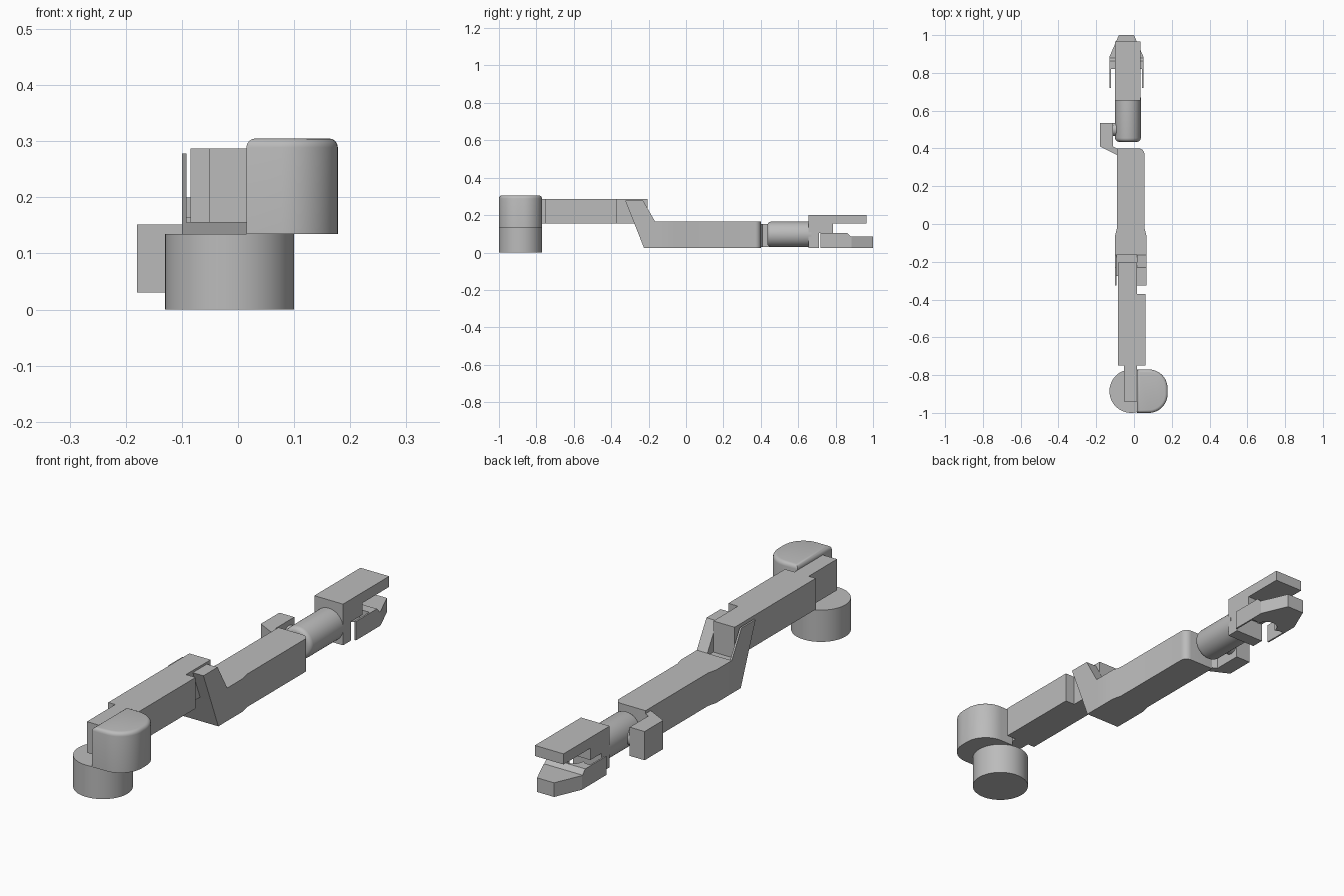
import bpy, bmesh, math
from mathutils import Vector

cube = bpy.data.objects.get("Cube")
if cube:
    bpy.data.objects.remove(cube, do_unlink=True)

grey = bpy.data.materials.new("plain grey")
grey.use_nodes = True
colour = (0.5, 0.5, 0.5, 1)
grey.diffuse_color = colour
grey.node_tree.nodes["Principled BSDF"].inputs["Base Color"].default_value = colour


def finish(name, bm, smooth=False):
    bmesh.ops.recalc_face_normals(bm, faces=bm.faces)
    mesh = bpy.data.meshes.new(name)
    bm.to_mesh(mesh)
    bm.free()
    obj = bpy.data.objects.new(name, mesh)
    bpy.context.collection.objects.link(obj)
    mesh.materials.append(grey)
    if smooth:
        bpy.ops.object.select_all(action='DESELECT')
        obj.select_set(True)
        bpy.context.view_layer.objects.active = obj
        bpy.ops.object.shade_smooth_by_angle(angle=math.radians(35))
    return obj


def prism(name, outline, low, high, axis="z", smooth=False, rim=0):
    """Extrude an outline: (x, y) along z, (y, z) along x, or (x, z) along y."""
    place = {"z": lambda a, b, t: (a, b, t),
             "x": lambda a, b, t: (t, a, b),
             "y": lambda a, b, t: (a, t, b)}[axis]
    bm = bmesh.new()
    face = bm.faces.new([bm.verts.new(place(a, b, low)) for a, b in outline])
    shift = Vector(place(0, 0, high - low))
    extruded = bmesh.ops.extrude_face_region(bm, geom=[face], use_keep_orig=True)
    new = [g for g in extruded["geom"] if isinstance(g, bmesh.types.BMVert)]
    bmesh.ops.translate(bm, verts=new, vec=shift)
    if rim:
        # Round the edge around the far cap
        far = set(new)
        edges = [e for e in bm.edges if all(v in far for v in e.verts)]
        bmesh.ops.bevel(bm, geom=edges, offset=rim, segments=4, profile=0.5,
                        affect='EDGES')
    return finish(name, bm, smooth)


def box(name, x, y, z):
    return prism(name, [(x[0], y[0]), (x[1], y[0]), (x[1], y[1]), (x[0], y[1])], *z)


def arc(cx, cy, r, start, end, steps=12):
    angles = [math.radians(start + (end - start) * i / steps) for i in range(steps + 1)]
    return [(cx + r * math.cos(a), cy + r * math.sin(a)) for a in angles]


def circle(cx, cy, r, steps=64):
    return arc(cx, cy, r, 0, 360, steps)[:-1]


# Base and shoulder
prism("base", circle(-0.015, -0.885, 0.115), 0, 0.135, smooth=True)
shoulder = [(0.015, -1)] + arc(0.078, -0.9, 0.1, -90, 0) + arc(0.078, -0.87, 0.1, 0, 90) + [(0.015, -0.77)]
prism("shoulder", shoulder, 0.135, 0.305, smooth=True, rim=0.016)

# Upper arm with narrow shoulder link and notch for the elbow
arm = [(-0.052, -0.94), (0.015, -0.94), (0.015, -0.75), (0.06, -0.75), (0.06, -0.37),
       (0.015, -0.37), (0.015, -0.205), (-0.085, -0.205), (-0.085, -0.75), (-0.052, -0.75)]
prism("upper_arm", arm, 0.155, 0.287)

# Forearm with flared elbow and rounded wrist end
forearm = ([(-0.1, -0.165), (0.065, -0.165), (0.065, -0.06), (0.055, -0.02)]
           + arc(0.025, 0.37, 0.03, 0, 90, 6) + [(-0.09, 0.4), (-0.09, -0.02), (-0.1, -0.06)])
prism("forearm", forearm, 0.025, 0.165, smooth=True)
prism("elbow_heel", [(-0.225, 0.025), (-0.165, 0.025), (-0.165, 0.155), (-0.276, 0.155)],
      -0.1, 0.065, axis="x")
cheek = [(-0.276, 0.155), (-0.165, 0.155), (-0.165, 0.165), (-0.23, 0.278), (-0.325, 0.278)]
for side, low, high in (("left", 0.015, 0.065), ("right", -0.1, -0.092)):
    prism("elbow_cheek_" + side, cheek, low, high, axis="x")

# Wrist bracket, pivot and barrel
bracket = [(-0.18, 0.41), (-0.09, 0.365), (-0.09, 0.4), (-0.11, 0.41), (-0.11, 0.535), (-0.18, 0.535)]
prism("wrist_bracket", bracket, 0.03, 0.152)
prism("wrist_pivot", circle(0.5, 0.095, 0.035, 32), -0.115, -0.08, axis="x", smooth=True)
prism("wrist_barrel", circle(-0.032, 0.097, 0.068), 0.67, 0.435, axis="y", smooth=True, rim=0.02)

# Hand with fixed upper jaw
hand = [(0.655, 0.025), (0.71, 0.025), (0.71, 0.105), (0.785, 0.105), (0.785, 0.155),
        (0.965, 0.155), (0.965, 0.2), (0.655, 0.2)]
prism("hand", hand, -0.1, 0.035, axis="x")

# Moving lower jaw: thin side prongs, raised heel and tapered tip
for side, low, high in (("right", -0.13, -0.123), ("left", 0.043, 0.05)):
    box("jaw_prong_" + side, (low, high), (0.72, 0.82), (0.025, 0.105))
heel = ([(-0.13, 0.82), (-0.1, 0.82)] + arc(-0.04, 0.81, 0.045, 180, 0, 10)
        + [(0.02, 0.82), (0.05, 0.82), (0.05, 0.862), (-0.13, 0.862)])
prism("jaw_heel", heel, 0.025, 0.105)
tip = [(-0.13, 0.862), (0.05, 0.862), (0.05, 0.885), (0.0, 1), (-0.08, 1), (-0.13, 0.885)]
prism("jaw_tip", tip, 0.025, 0.085)
prism("jaw_ramp", [(0.862, 0.085), (0.88, 0.085), (0.862, 0.105)], -0.13, 0.05, axis="x")
